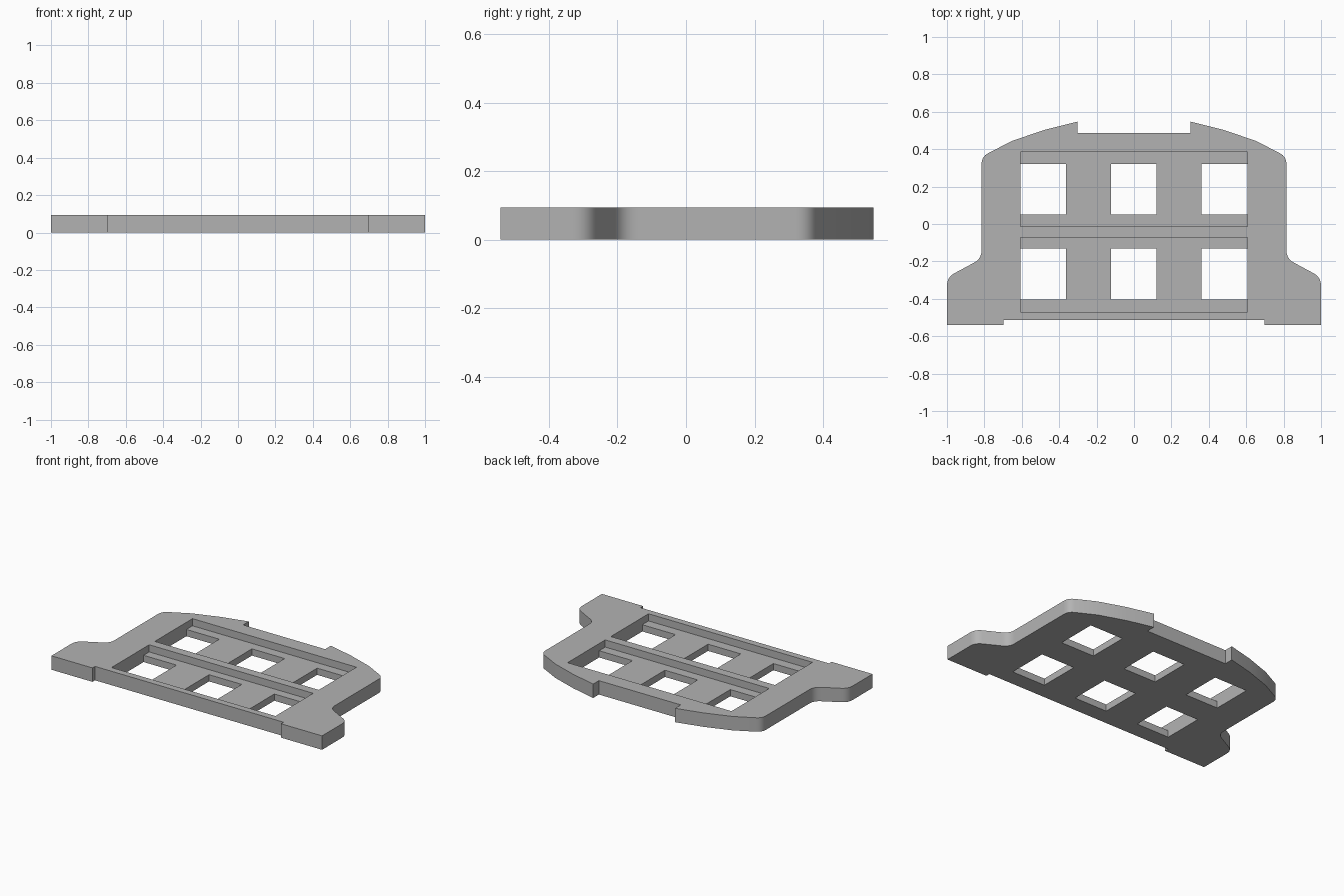
import bpy
import bmesh
from mathutils import Vector

HEIGHT = 0.093
FLOOR = 0.045

old = bpy.data.objects.get("Cube")
if old:
    bpy.data.objects.remove(old, do_unlink=True)

grey = bpy.data.materials.new("plain grey")
grey.use_nodes = True
colour = (0.45, 0.45, 0.45, 1)
grey.diffuse_color = colour
grey.node_tree.nodes["Principled BSDF"].inputs["Base Color"].default_value = colour


def make_prism(name, outline, z0, z1):
    """Extrude a counter-clockwise outline from z0 to z1."""
    bm = bmesh.new()
    base = bm.faces.new([bm.verts.new((x, y, z0)) for x, y in outline])
    top = bmesh.ops.extrude_face_region(bm, geom=[base])["geom"]
    verts = [g for g in top if isinstance(g, bmesh.types.BMVert)]
    bmesh.ops.translate(bm, vec=(0, 0, z1 - z0), verts=verts)
    bmesh.ops.recalc_face_normals(bm, faces=bm.faces)
    mesh = bpy.data.meshes.new(name)
    bm.to_mesh(mesh)
    bm.free()
    obj = bpy.data.objects.new(name, mesh)
    bpy.context.collection.objects.link(obj)
    mesh.materials.append(grey)
    return obj


def fillet(points, reach, steps=8):
    """Round the points that have a reach along their two edges."""
    result = []
    for i, (x, y) in enumerate(points):
        r = reach.get(i)
        if not r:
            result.append((x, y))
            continue
        p = Vector((x, y))
        a = p + (Vector(points[i - 1]) - p).normalized() * r
        b = p + (Vector(points[i + 1]) - p).normalized() * r
        for s in range(steps + 1):
            t = s / steps
            q = a * (1 - t) ** 2 + p * 2 * t * (1 - t) + b * t * t
            result.append((q.x, q.y))
    return result


def cut(target, x0, x1, y0, y1, z0, z1):
    """Cut a box out of the target."""
    cutter = make_prism("cutter", [(x0, y0), (x1, y0), (x1, y1), (x0, y1)], z0, z1)
    cutter.hide_render = True
    mod = target.modifiers.new("cut", "BOOLEAN")
    mod.operation = "DIFFERENCE"
    mod.solver = "EXACT"
    mod.object = cutter
    bpy.ops.object.modifier_apply(modifier=mod.name)
    bpy.data.objects.remove(cutter, do_unlink=True)


# Half outline from the front notch round to the back notch, then mirrored
half = [(0.697, -0.514), (0.697, -0.541), (1, -0.541), (1, -0.285),
        (0.815, -0.185), (0.815, 0.36), (0.655, 0.443), (0.48, 0.503),
        (0.303, 0.547), (0.303, 0.487)]
right = fillet(half, {3: 0.045, 4: 0.045, 5: 0.04})
outline = right + [(-x, y) for x, y in reversed(right)]
plate = make_prism("base_plate", outline, 0, HEIGHT)
bpy.context.view_layer.objects.active = plate
plate.select_set(True)

# Two shallow trays, each with three square windows through the floor
trays = [((-0.013, 0.385), (0.051, 0.321)), ((-0.470, -0.072), (-0.404, -0.131))]
for (y0, y1), (w0, w1) in trays:
    cut(plate, -0.606, 0.606, y0, y1, FLOOR, HEIGHT + 0.1)
    for x0, x1 in ((-0.606, -0.363), (-0.122, 0.120), (0.360, 0.606)):
        cut(plate, x0, x1, w0, w1, -0.1, FLOOR + 0.01)

bpy.ops.object.shade_smooth_by_angle(angle=0.5)
